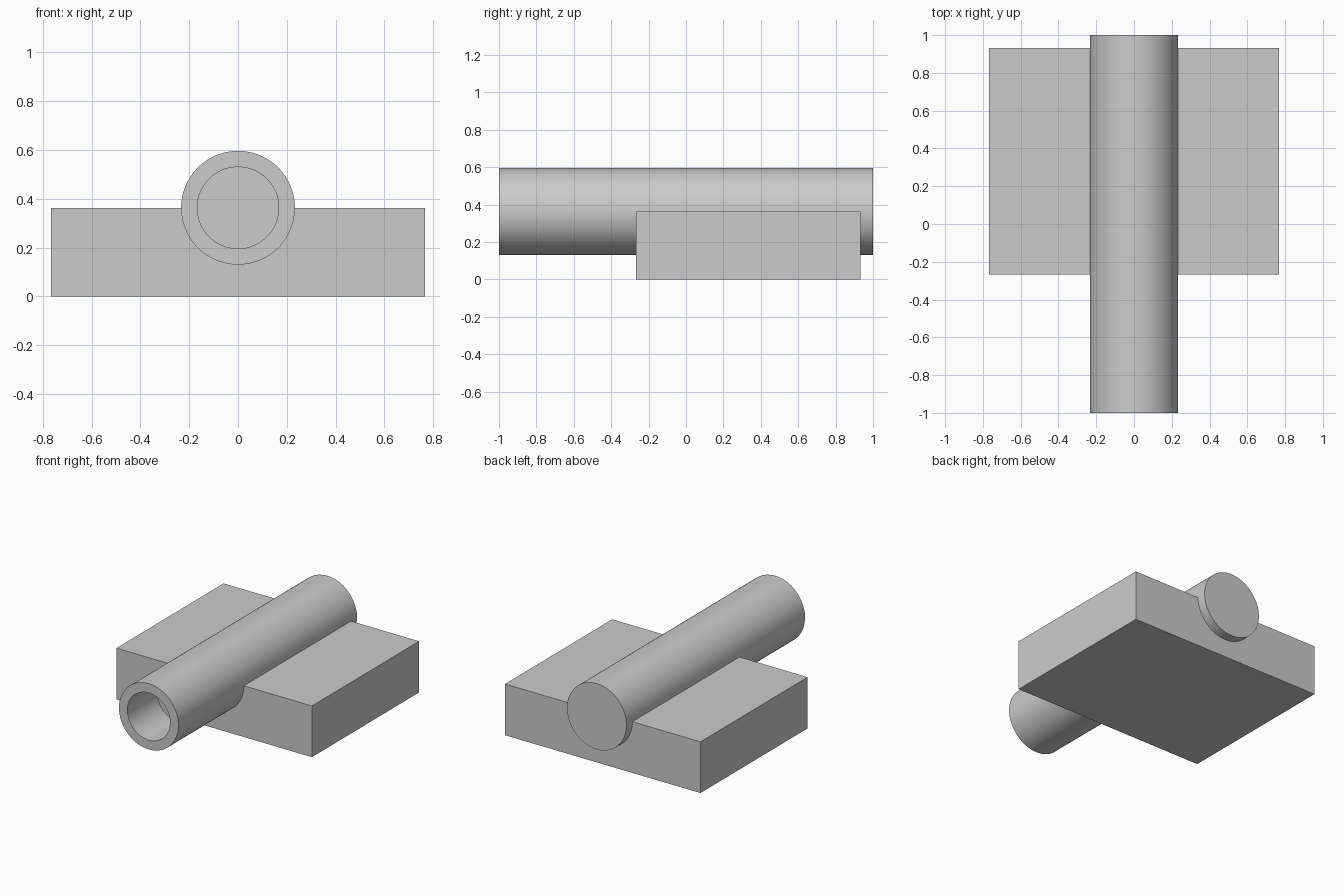
import bpy
import bmesh
import math
from mathutils import Matrix

old = bpy.data.objects.get("Cube")
if old:
    bpy.data.objects.remove(old, do_unlink=True)

SEGMENTS = 96
AXIS_Z = 0.363           # height of the tube axis, level with the block top

grey = bpy.data.materials.new("plain grey")
grey.use_nodes = True
colour = (0.6, 0.6, 0.6, 1)
grey.diffuse_color = colour
grey.node_tree.nodes["Principled BSDF"].inputs["Base Color"].default_value = colour


def make_object(name, bm):
    bmesh.ops.recalc_face_normals(bm, faces=bm.faces)
    mesh = bpy.data.meshes.new(name)
    bm.to_mesh(mesh)
    bm.free()
    mesh.materials.append(grey)
    obj = bpy.data.objects.new(name, mesh)
    bpy.context.collection.objects.link(obj)
    return obj


# Base block
bm = bmesh.new()
bmesh.ops.create_cube(bm, size=1)
bmesh.ops.scale(bm, vec=(1.533, 1.2, AXIS_Z), verts=bm.verts)
bmesh.ops.translate(bm, vec=(0, 0.333, AXIS_Z / 2), verts=bm.verts)
make_object("base_block", bm)

# Round bar with a blind bore in the front end: rings of (radius, y)
bm = bmesh.new()
rings = []
for radius, y in [(0.233, 1), (0.233, -1), (0.167, -1), (0.167, -0.667)]:
    place = Matrix.Translation((0, y, AXIS_Z)) @ Matrix.Rotation(math.pi / 2, 4, "X")
    rings.append(bmesh.ops.create_circle(bm, segments=SEGMENTS, radius=radius, matrix=place)["verts"])
for a, b in zip(rings, rings[1:]):
    for i in range(SEGMENTS):
        j = (i + 1) % SEGMENTS
        bm.faces.new((a[i], a[j], b[j], b[i]))
bm.faces.new(rings[0])       # closed back end
bm.faces.new(rings[-1])      # floor of the bore
tube = make_object("bored_tube", bm)

bpy.ops.object.select_all(action="DESELECT")
tube.select_set(True)
bpy.context.view_layer.objects.active = tube
bpy.ops.object.shade_smooth_by_angle(angle=math.radians(30))
